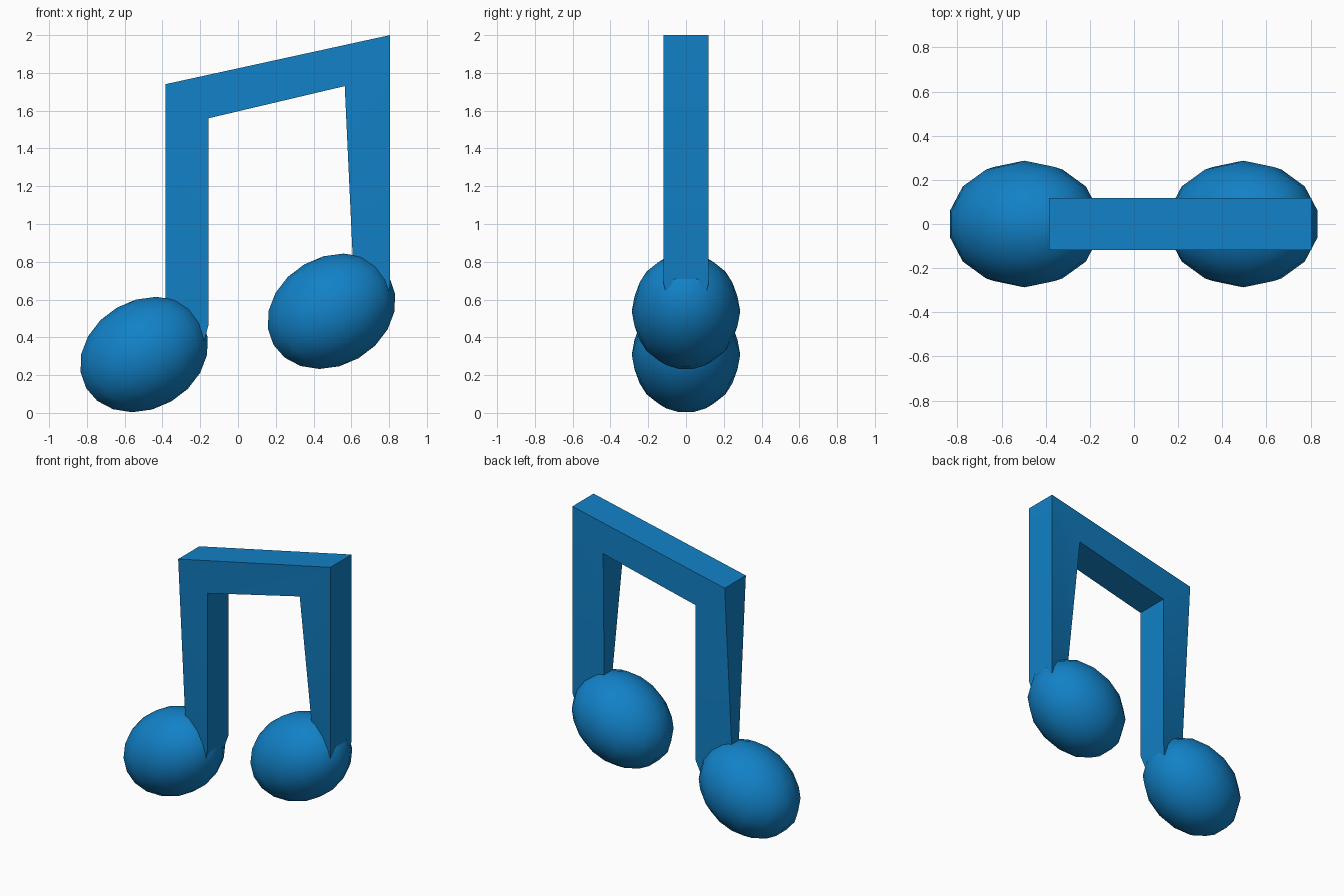
import bpy, bmesh, math
from mathutils import Matrix

if "Cube" in bpy.data.objects:
    bpy.data.objects.remove(bpy.data.objects["Cube"])

blue = bpy.data.materials.new("bright blue")
blue.diffuse_color = (0.006, 0.22, 0.57, 1)
blue.use_nodes = True
blue.node_tree.nodes["Principled BSDF"].inputs["Base Color"].default_value = blue.diffuse_color


def finish(bm, name):
    bmesh.ops.recalc_face_normals(bm, faces=bm.faces[:])
    me = bpy.data.meshes.new(name)
    bm.to_mesh(me)
    bm.free()
    ob = bpy.data.objects.new(name, me)
    bpy.context.collection.objects.link(ob)
    me.materials.append(blue)
    bpy.ops.object.select_all(action='DESELECT')
    ob.select_set(True)
    bpy.context.view_layer.objects.active = ob
    bpy.ops.object.shade_smooth_by_angle(angle=math.radians(40))
    return ob


# Note heads: tilted, flattened low-poly spheres
def note_head(name, x, z):
    bm = bmesh.new()
    m = (Matrix.Translation((x, 0, z)) @ Matrix.Rotation(math.radians(-30), 4, 'Y')
         @ Matrix.Diagonal((0.364, 0.287, 0.287, 1)))
    bmesh.ops.create_uvsphere(bm, u_segments=14, v_segments=10, radius=1, matrix=m)
    finish(bm, name)


note_head("left_note_head", -0.497, 0.309)
note_head("right_note_head", 0.495, 0.538)

# Stems and beam: one strip of cross-sections, each (outer point, inner point),
# points are x, z, half depth; stems narrow towards their left edge
sections = [
    ((-0.385, 0.40, 0.03), (-0.19, 0.34, 0.09)),
    ((-0.385, 0.52, 0.035), (-0.155, 0.47, 0.118)),
    ((-0.385, 1.74, 0.118), (-0.155, 1.56, 0.118)),
    ((0.805, 2.00, 0.118), (0.565, 1.73, 0.118)),
    ((0.805, 0.68, 0.118), (0.613, 0.70, 0.037)),
    ((0.785, 0.57, 0.09), (0.613, 0.60, 0.03)),
]
bm = bmesh.new()
rings = []
for (ox, oz, oy), (ix, iz, iy) in sections:
    rings.append([bm.verts.new(p) for p in
                  ((ox, -oy, oz), (ox, oy, oz), (ix, iy, iz), (ix, -iy, iz))])
for a, b in zip(rings, rings[1:]):
    for i in range(4):
        j = (i + 1) % 4
        bm.faces.new((a[i], a[j], b[j], b[i]))
bm.faces.new(rings[0])
bm.faces.new(rings[-1])
finish(bm, "stems_and_beam")
